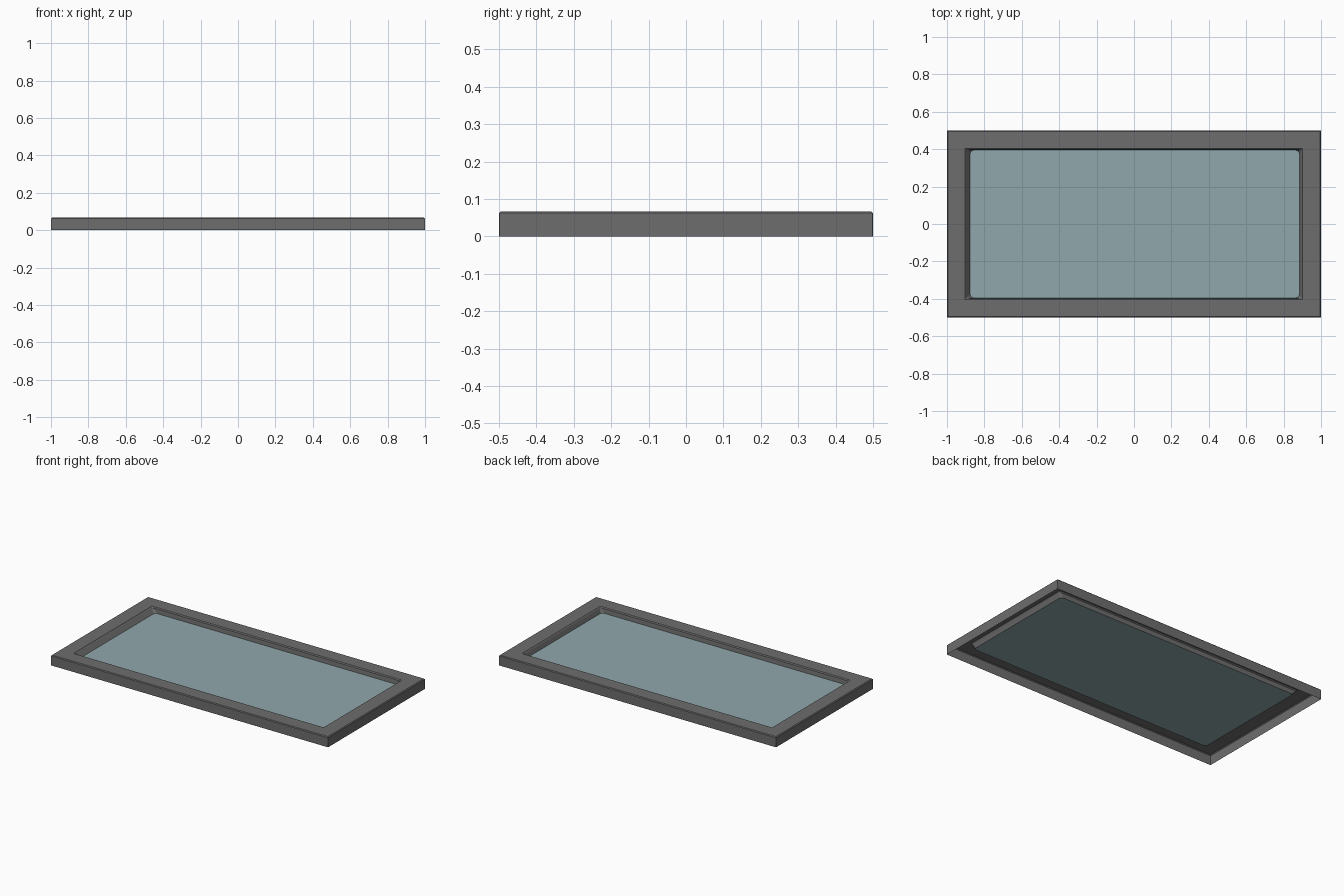
import bpy, math

if "Cube" in bpy.data.objects:
    bpy.data.objects.remove(bpy.data.objects["Cube"])


def material(name, rgb):
    m = bpy.data.materials.new(name)
    m.diffuse_color = (*rgb, 1)
    m.use_nodes = True
    m.node_tree.nodes["Principled BSDF"].inputs["Base Color"].default_value = m.diffuse_color
    return m


def rect(x0, x1, y, z, r):
    """Rounded rectangle loop, 4 points per corner."""
    pts = []
    for cx, cy, a in ((x1 - r, y - r, 0), (x0 + r, y - r, 90),
                      (x0 + r, -y + r, 180), (x1 - r, -y + r, 270)):
        for i in range(4):
            t = math.radians(a + 30 * i)
            pts.append((cx + r * math.cos(t), cy + r * math.sin(t), z))
    return pts


def add(name, verts, faces, mat):
    me = bpy.data.meshes.new(name)
    me.from_pydata(verts, [], faces)
    me.materials.append(mat)
    ob = bpy.data.objects.new(name, me)
    bpy.context.collection.objects.link(ob)
    return ob


frame_grey = material("frame grey", (0.155, 0.155, 0.155))
pane_blue = material("pale blue glass", (0.28, 0.39, 0.41))

# Frame: open-bottomed shell, bevelled outer and inner top edges, lip down to pane
pane_z = 0.033
loops = [rect(-1, 1, 0.5, 0, 0.002),
         rect(-1, 1, 0.5, 0.062, 0.002),
         rect(-0.995, 0.995, 0.495, 0.067, 0.002),
         rect(-0.904, 0.901, 0.404, 0.067, 0.004),
         rect(-0.898, 0.895, 0.398, 0.061, 0.004),
         rect(-0.876, 0.884, 0.395, pane_z, 0.02)]
n = len(loops[0])
verts = [p for loop in loops for p in loop]
faces = [(k * n + i, k * n + (i + 1) % n, (k + 1) * n + (i + 1) % n, (k + 1) * n + i)
         for k in range(len(loops) - 1) for i in range(n)]
add("window_frame", verts, faces, frame_grey)

# Glass pane closing the opening
add("glass_pane", rect(-0.876, 0.884, 0.395, pane_z, 0.02), [tuple(range(n))], pane_blue)
